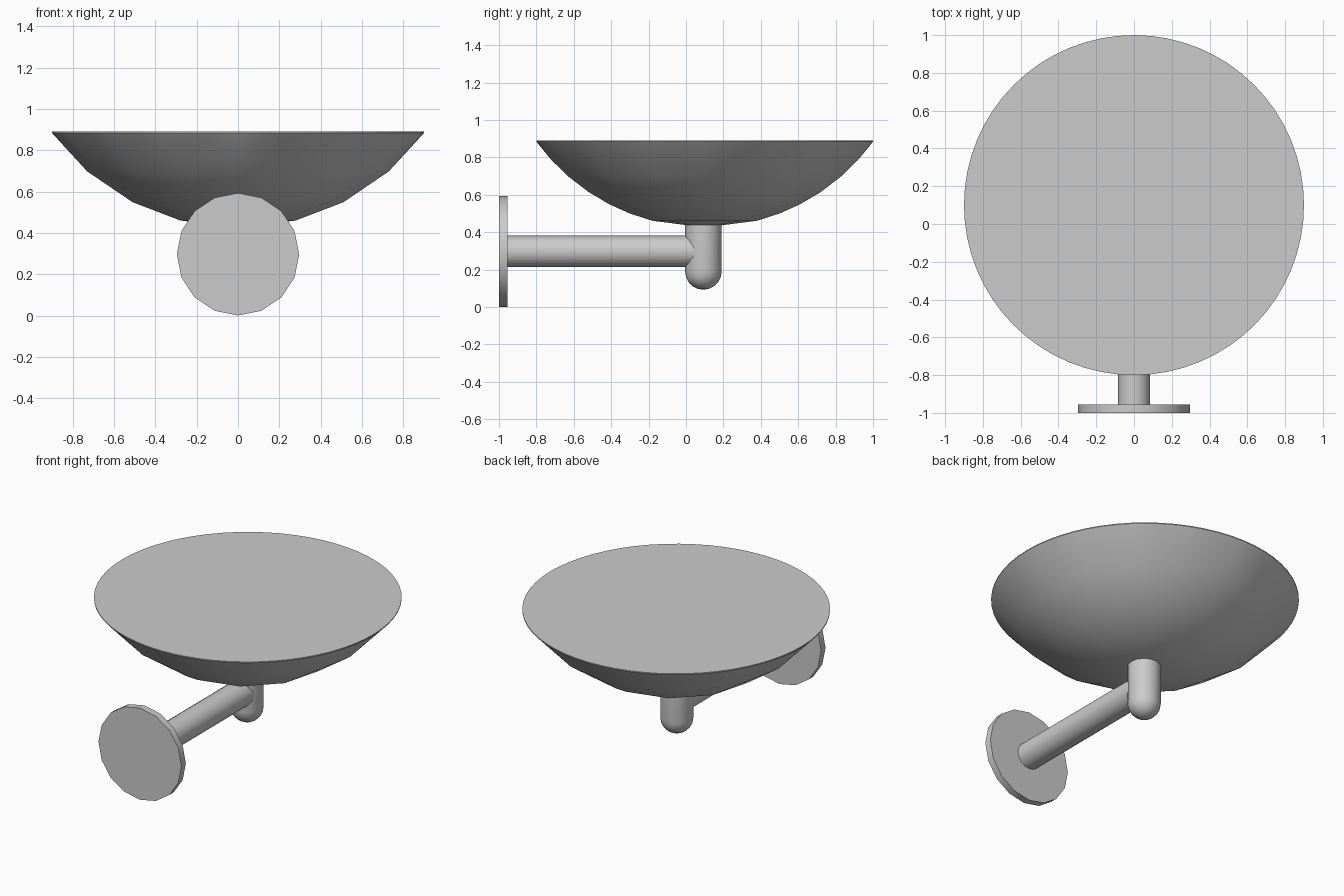
import bpy, bmesh, math
from mathutils import Vector, Matrix

cube = bpy.data.objects.get("Cube")
if cube:
    bpy.data.objects.remove(cube, do_unlink=True)

grey = bpy.data.materials.new("light grey metal")
grey.use_nodes = True
colour = (0.6, 0.6, 0.6, 1)
grey.diffuse_color = colour
grey.node_tree.nodes["Principled BSDF"].inputs["Base Color"].default_value = colour


def finish(name, bm, location=(0, 0, 0), angle=30):
    bmesh.ops.recalc_face_normals(bm, faces=bm.faces)
    mesh = bpy.data.meshes.new(name)
    bm.to_mesh(mesh)
    bm.free()
    mesh.materials.append(grey)
    obj = bpy.data.objects.new(name, mesh)
    bpy.context.collection.objects.link(obj)
    obj.location = location
    bpy.ops.object.select_all(action='DESELECT')
    obj.select_set(True)
    bpy.context.view_layer.objects.active = obj
    bpy.ops.object.shade_smooth_by_angle(angle=math.radians(angle))
    return obj


def lathe(profile, sides):
    """Spin (radius, height) points around z."""
    bm = bmesh.new()
    verts = [bm.verts.new((0, r, z)) for r, z in profile]
    edges = [bm.edges.new(pair) for pair in zip(verts, verts[1:])]
    bmesh.ops.spin(bm, geom=verts + edges, cent=(0, 0, 0), axis=(0, 0, 1),
                   angle=math.tau, steps=sides, use_duplicate=False)
    bmesh.ops.remove_doubles(bm, verts=bm.verts, dist=0.0005)
    return bm


def rod_along_y(name, radius, start, end, z, sides):
    bm = bmesh.new()
    bmesh.ops.create_cone(bm, cap_ends=True, segments=sides, radius1=radius,
                          radius2=radius, depth=end - start,
                          matrix=Matrix.Rotation(math.pi / 2, 4, 'X'))
    # put one corner at the very top
    top = max(bm.verts, key=lambda v: (round(v.co.z, 4), v.co.y))
    bm.transform(Matrix.Rotation(-math.atan2(top.co.x, top.co.z), 4, 'Y'))
    return finish(name, bm, (0, (start + end) / 2, z))


# Wall plate and arm
AXIS_Z = 0.297
rod_along_y("wall_plate", 0.296, -1.0, -0.955, AXIS_Z, 16)
rod_along_y("arm", 0.084, -0.96, 0.09, AXIS_Z, 16)

# Upright holder with a domed lower end
R = 0.098
dome = [(R * math.sin(a), -R * math.cos(a))
        for a in (i * math.pi / 10 for i in range(6))]
dome[0] = (0, -R)
finish("holder", lathe(dome + [(R, 0.25), (0, 0.25)], 16), (0, 0.093, 0.19), 35)

# Faceted bowl: the hull of points on a spherical cap, closed by a flat top
RIM, BASE, TOP = 0.9, 0.425, 0.89
DEPTH = TOP - BASE - 0.006
SPHERE = (RIM ** 2 + DEPTH ** 2) / (2 * DEPTH)


def cap_point(r, angle):
    z = BASE + SPHERE - math.sqrt(SPHERE ** 2 - r ** 2)
    return Vector((r * math.cos(angle), r * math.sin(angle), z))


bm = bmesh.new()
for radius, count in ((RIM, 64), (0.73, 16), (0.51, 12), (0.28, 8), (0, 1)):
    for i in range(count):
        bm.verts.new(cap_point(radius, math.tau * i / count))
for radius in (0.82, 0.62, 0.4):
    for side in (1, -1):
        bm.verts.new(cap_point(radius, side * math.pi / 2))
for i in range(64):
    a = math.tau * i / 64
    bm.verts.new((RIM * math.cos(a), RIM * math.sin(a), TOP))
bmesh.ops.convex_hull(bm, input=bm.verts)
bmesh.ops.dissolve_limit(bm, angle_limit=math.radians(0.5),
                         verts=bm.verts, edges=bm.edges)
finish("bowl", bm, (0, 0.1, 0), 30)
